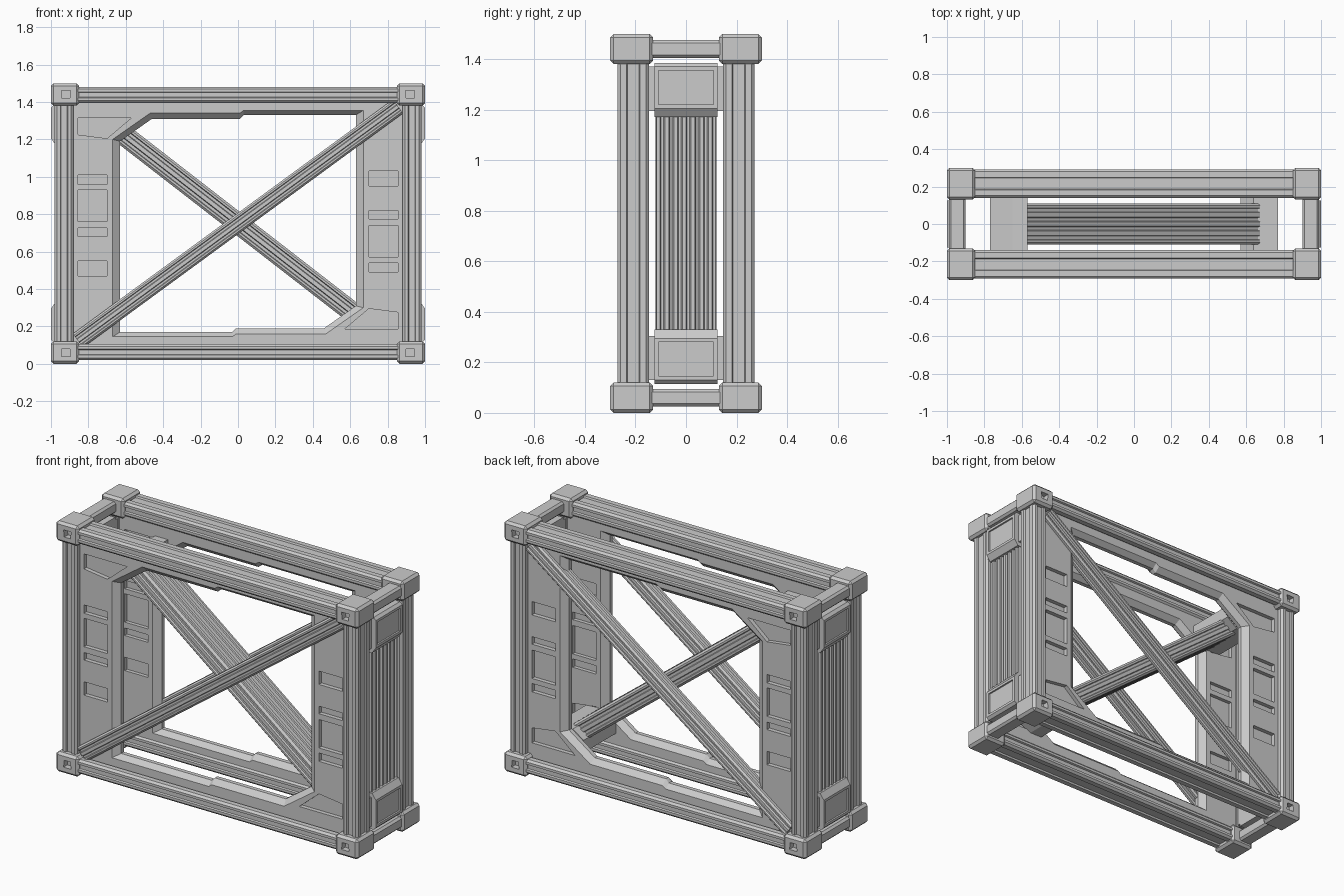
import bpy, bmesh, math
from mathutils import Vector

if "Cube" in bpy.data.objects:
    bpy.data.objects.remove(bpy.data.objects["Cube"])

MID = 0.75  # mid height: the model repeats under mirroring / half turns about it

centre = bpy.data.objects.new("mirror_centre", None)
centre.location = (0, 0, MID)
centre.hide_render = True
bpy.context.collection.objects.link(centre)


def make(name, verts, faces):
    me = bpy.data.meshes.new(name)
    me.from_pydata(verts, [], faces)
    bm = bmesh.new()
    bm.from_mesh(me)
    bmesh.ops.recalc_face_normals(bm, faces=bm.faces)
    bm.to_mesh(me)
    bm.free()
    ob = bpy.data.objects.new(name, me)
    bpy.context.collection.objects.link(ob)
    return ob


def prism(name, pts, axis, a, b):
    """Extrude a 2D profile along x, y or z from a to b."""
    place = {'x': lambda u, v, t: (t, u, v),
             'y': lambda u, v, t: (u, t, v),
             'z': lambda u, v, t: (u, v, t)}[axis]
    n = len(pts)
    verts = [place(u, v, t) for t in (a, b) for u, v in pts]
    faces = [tuple(range(n)), tuple(range(n, 2 * n))]
    faces += [(i, (i + 1) % n, n + (i + 1) % n, n + i) for i in range(n)]
    return make(name, verts, faces)


def rect(u0, u1, v0, v1):
    return [(u0, v0), (u1, v0), (u1, v1), (u0, v1)]


def grooved(u0, u1, v0, v1, nu=1, nv=1, c=0.012, d=0.01):
    """Chamfered rectangle with nu / nv grooves on its u / v sides."""
    corners = [Vector(p) for p in rect(u0, u1, v0, v1)]
    pts = []
    for k in range(4):
        p, q = corners[k], corners[(k + 1) % 4]
        length = (q - p).length
        e = (q - p) / length
        inward = Vector((-e.y, e.x)) * d
        n = nv if k % 2 else nu
        pts.append(p + e * c)
        pitch = (length - 2 * c) / max(n, 1)
        for i in range(n):
            s = c + pitch * (i + 0.5)
            w = pitch * 0.26
            pts += [p + e * (s - w), p + e * (s - w + d * 0.4) + inward,
                    p + e * (s + w - d * 0.4) + inward, p + e * (s + w)]
        pts.append(q - e * c)
    return [tuple(p) for p in pts]


def modify(ob, kind, **settings):
    m = ob.modifiers.new(kind.title(), kind)
    for key, val in settings.items():
        setattr(m, key, val)


def mirror(ob, axes):
    modify(ob, 'MIRROR', mirror_object=centre, use_axis=tuple(a in axes for a in 'xyz'))


def carve(ob, cutters):
    """Subtract the cutters, bake the result and remove them."""
    for c in cutters:
        c.hide_render = True
        modify(ob, 'BOOLEAN', object=c, operation='DIFFERENCE')
    deps = bpy.context.evaluated_depsgraph_get()
    me = bpy.data.meshes.new_from_object(ob.evaluated_get(deps))
    ob.modifiers.clear()
    ob.data = me
    for c in cutters:
        bpy.data.objects.remove(c)


def half_turn(pts):
    return [(-u, 2 * MID - v) for u, v in pts]


# corner castings with a socket in the outer face
block = prism("corner_block", rect(0.85, 1.0, -0.3, -0.13), 'z', 0, 0.12)
modify(block, 'BEVEL', width=0.014, segments=1)
carve(block, [prism("socket_cutter", [(0.895, 0.04), (0.945, 0.04), (0.94, 0.082), (0.9, 0.082)],
                    'y', -0.32, -0.265)])
mirror(block, 'xyz')

# grooved posts, long rails and short end rails
mirror(prism("corner_post", grooved(0.88, 0.98, -0.272, -0.146), 'z', 0.1, 1.4), 'xy')
mirror(prism("long_rail", grooved(-0.292, -0.14, 0.02, 0.105), 'x', -0.87, 0.87), 'yz')
mirror(prism("end_rail", grooved(0.9, 0.99, 0.025, 0.095, 0, 0), 'y', -0.15, 0.15), 'xz')

# side frames: panels, stepped strips and gussets with a bevelled inner rim
rim_in = [(-0.63, 0.17), (-0.03, 0.17), (-0.01, 0.19), (0.46, 0.19), (0.63, 0.31)]
rim_out = [(-0.67, 0.145), (-0.03, 0.145), (-0.01, 0.16), (0.47, 0.16), (0.67, 0.30)]
border = [(-0.9, 0.08), (-0.03, 0.08), (-0.01, 0.08), (0.5, 0.08), (0.9, 0.08)]
rings = [(border, -0.235), (rim_out, -0.235), (rim_in, -0.205),
         (rim_in, -0.18), (rim_out, -0.15), (border, -0.15)]
verts, faces = [], []
for loop, y in rings:
    verts += [(u, y, v) for u, v in loop + half_turn(loop)]
for r in range(6):
    for i in range(10):
        j, s = (i + 1) % 10, (r + 1) % 6
        faces.append((r * 10 + i, r * 10 + j, s * 10 + j, s * 10 + i))
frame = make("side_frame", verts, faces)

# recessed windows on both faces of the panels
windows = [rect(-0.855, -0.7, z0, z1) for z0, z1 in
           ((0.47, 0.55), (0.68, 0.725), (0.76, 0.93), (0.96, 1.01))]
windows.append([(-0.855, 1.225), (-0.7, 1.205), (-0.57, 1.315), (-0.855, 1.315)])
windows += [half_turn(w) for w in windows]
carve(frame, [prism("window_cutter", w, 'y', y0, y1) for w in windows
              for y0, y1 in ((-0.26, -0.21), (-0.172, -0.12))])
mirror(frame, 'y')

# grooved diagonal braces on the front and back
brace = prism("outer_brace", grooved(-0.262, -0.18, -0.046, 0.046, 1, 2, 0.01), 'x', -1.06, 1.06)
brace.location.z = MID
brace.rotation_euler.y = -math.atan(0.732)
mirror(brace, 'y')

# wide central brace running the other way
core = prism("central_brace", grooved(-0.11, 0.11, -0.055, 0.055, 4, 2, 0.012), 'x', -0.81, 0.81)
core.location.z = MID
core.rotation_euler.y = math.atan(0.775)

# cross blocks joining the gussets at the ends of the central brace
cross = [(-0.77, 1.215), (-0.64, 1.205), (-0.57, 1.255), (-0.57, 1.33), (-0.65, 1.33), (-0.77, 1.27)]
for name, pts in (("upper_cross_block", cross), ("lower_cross_block", half_turn(cross))):
    prism(name, pts, 'y', -0.155, 0.155)

# ribbed end walls
ribs = [(0.91, -0.12)]
for i in range(7):
    y = -0.12 + i * 0.24 / 7
    ribs += [(0.965, y + 0.003), (0.965, y + 0.018), (0.945, y + 0.022), (0.945, y + 0.031)]
ribs += [(0.965, 0.12), (0.91, 0.12)]
mirror(prism("ribbed_end_wall", ribs, 'z', 0.3, 1.2), 'x')

# end boxes with a backing plate and a shallow recessed face
mirror(prism("end_plate", rect(0.9, 0.97, 0.13, 0.305), 'y', -0.16, 0.16), 'xz')
box = prism("end_box", [(0.9, 0.115), (0.985, 0.115), (1.0, 0.13), (1.0, 0.295), (0.975, 0.33), (0.9, 0.33)],
            'y', -0.125, 0.125)
carve(box, [prism("recess_cutter", rect(-0.108, 0.108, 0.145, 0.28), 'x', 0.99, 1.02)])
mirror(box, 'xz')
